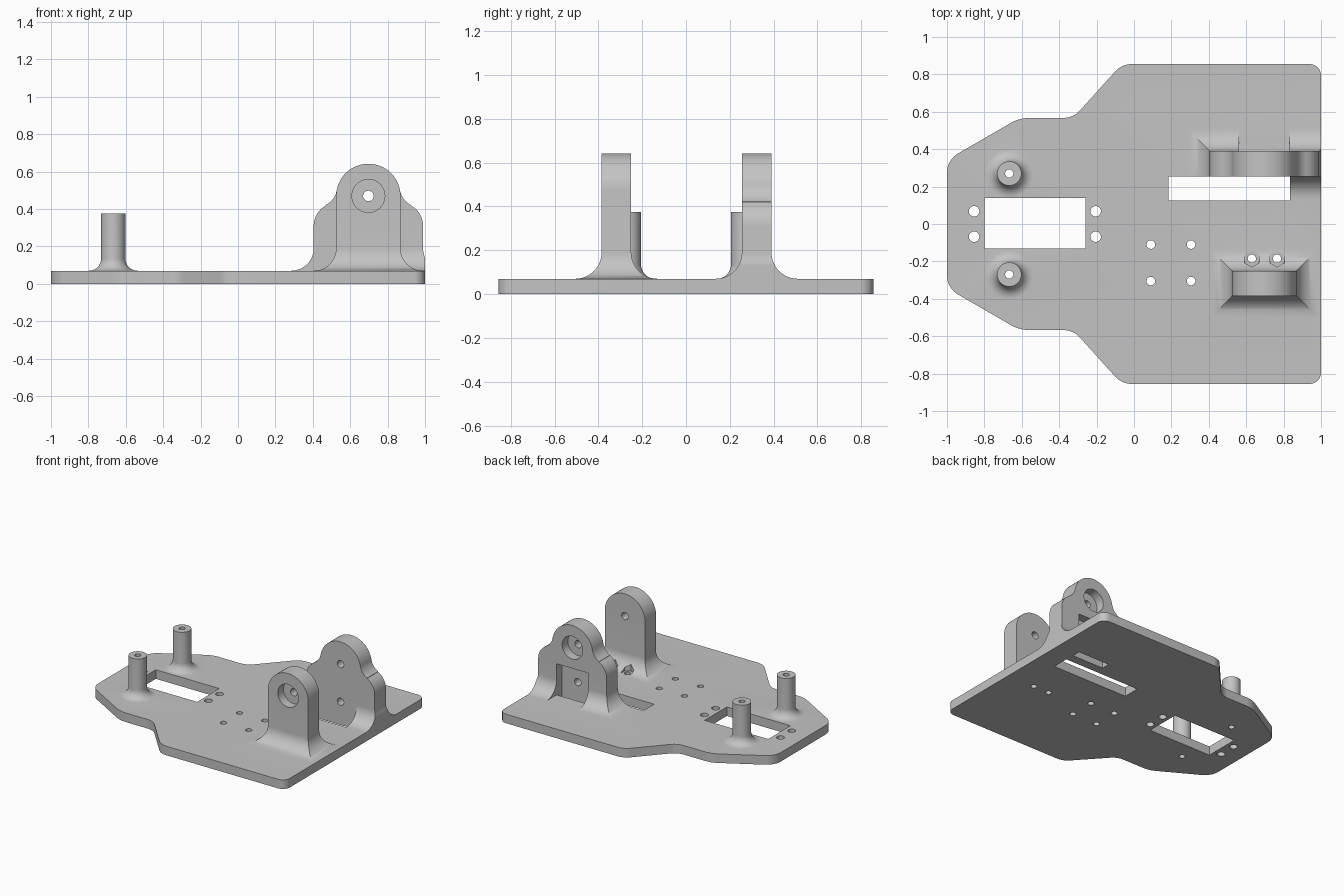
import bpy, bmesh
from math import sin, cos, pi, radians, tan
from mathutils import Vector

cube = bpy.data.objects.get("Cube")
if cube:
    bpy.data.objects.remove(cube, do_unlink=True)

grey = bpy.data.materials.new("grey plastic")
grey.use_nodes = True
grey.diffuse_color = (0.55, 0.55, 0.55, 1)
grey.node_tree.nodes["Principled BSDF"].inputs["Base Color"].default_value = grey.diffuse_color

TOP = 0.07       # plate thickness
FLARE = 0.12     # fillet radius at bracket feet
MID = 0.697      # bracket centre line
AXLE = 0.47      # axle hole height


def loft(bm, rings, start=True, end=True):
    """Skin a list of equal-length point rings, optionally capping the ends."""
    vs = [[bm.verts.new(p) for p in ring] for ring in rings]
    n = len(vs[0])
    for a, b in zip(vs, vs[1:]):
        for i in range(n):
            j = (i + 1) % n
            bm.faces.new((a[i], a[j], b[j], b[i]))
    if start:
        bm.faces.new(vs[0][::-1])
    if end:
        bm.faces.new(vs[-1])


def finish(bm, name):
    bmesh.ops.remove_doubles(bm, verts=bm.verts, dist=1e-5)
    bmesh.ops.recalc_face_normals(bm, faces=bm.faces)
    mesh = bpy.data.meshes.new(name)
    bm.to_mesh(mesh)
    bm.free()
    obj = bpy.data.objects.new(name, mesh)
    bpy.context.collection.objects.link(obj)
    mesh.materials.append(grey)
    return obj


def solid(name, rings):
    bm = bmesh.new()
    loft(bm, rings)
    return finish(bm, name)


def arc(cx, cy, r, a0, a1, n):
    return [(cx + r * cos(radians(a0 + (a1 - a0) * i / n)),
             cy + r * sin(radians(a0 + (a1 - a0) * i / n))) for i in range(n + 1)]


def circle(x, y, r, n=32, turn=0):
    return arc(x, y, r, turn, turn + 360, n)[:-1]


def box(x0, x1, y0, y1, z0=-0.1, z1=0.2):
    ring = [(x0, y0), (x1, y0), (x1, y1), (x0, y1)]
    return solid("cutter", [[(x, y, z) for x, y in ring] for z in (z0, z1)])


def pin(x, y, r, z1=0.5, n=32, turn=0):
    return solid("cutter", [[(*p, z) for p in circle(x, y, r, n, turn)] for z in (-0.1, z1)])


def pin_y(z, r, y0, y1):
    return solid("cutter", [[(p, y, q) for p, q in circle(MID, z, r, 40)] for y in (y0, y1)])


def combine(obj, others, operation='DIFFERENCE'):
    """Cut the other solids from obj, or fuse them to it, and remove them."""
    bpy.context.view_layer.objects.active = obj
    for other in others:
        mod = obj.modifiers.new("combine", 'BOOLEAN')
        mod.operation, mod.solver, mod.object = operation, 'EXACT', other
        bpy.ops.object.modifier_apply(modifier=mod.name)
        bpy.data.objects.remove(other, do_unlink=True)


def rounded(corners):
    """Round each (x, y, radius) corner of a closed outline."""
    out = []
    for i, (x, y, r) in enumerate(corners):
        p = Vector((x, y))
        u = (Vector(corners[i - 1][:2]) - p).normalized()
        v = (Vector(corners[(i + 1) % len(corners)][:2]) - p).normalized()
        half = u.angle(v) / 2
        centre = p + (u + v).normalized() * r / sin(half)
        a = (p + u * r / tan(half) - centre).normalized()
        b = (p + v * r / tan(half) - centre).normalized()
        # Blend the two radius directions evenly and project onto the arc
        out += [centre + r * a.lerp(b, t / 8).normalized() for t in range(9)]
    return out


# Base plate with its windows and screw holes
side = [(1, 0.855, 0.06), (-0.065, 0.855, 0.12), (-0.325, 0.567, 0.12),
        (-0.612, 0.567, 0.2), (-1, 0.343, 0.12)]
outline = rounded(side + [(x, -y, r) for x, y, r in reversed(side)])
plate = solid("mounting_plate", [[(p.x, p.y, z) for p in outline] for z in (0, TOP)])
SLOT = (0.185, 0.835, 0.125, 0.255)
POCKET = (0.562, 0.832)
NUTS = (0.63, 0.765)
holes = [box(-0.8, -0.258, -0.13, 0.14), box(*SLOT), box(*POCKET, 0.325, 0.39)]
holes += [pin(x, y, 0.028) for x in (-0.855, -0.205) for y in (-0.068, 0.068)]
holes += [pin(x, y, 0.023) for x in (0.09, 0.305) for y in (-0.11, -0.305)]
holes += [pin(x, -0.185, 0.022) for x in NUTS]
holes += [pin(-0.667, y, 0.022) for y in (-0.27, 0.27)]
combine(plate, holes)


# Pair of hollow posts with flared feet
def post(name, y):
    foot = 0.065
    steps = [i * pi / 20 for i in range(11)]
    prof = [(0.065 + foot * (1 - sin(a)), TOP + foot * (1 - cos(a))) for a in steps]
    prof.append((0.065, 0.375))
    obj = solid(name, [[(*p, z) for p in circle(-0.667, y, r, 40)] for r, z in prof])
    combine(obj, [pin(-0.667, y, 0.022)])
    return obj


posts = [post("front_post", -0.27), post("rear_post", 0.27)]


# Upright brackets: mitred flared foot below, extruded profile above
def bracket(name, half, y0, y1, right_side):
    bm = bmesh.new()
    neck = TOP + FLARE
    rings = []
    for i in range(13):
        a = i * pi / 24
        d, z = FLARE * (1 - sin(a)), TOP + FLARE * (1 - cos(a))
        xa, xb = MID - half - d, min(MID + half + d, 1)
        rings.append([(xa, y0 - d, z), (xb, y0 - d, z), (xb, y1 + d, z), (xa, y1 + d, z)])
    loft(bm, rings, end=False)
    prof = [(half, neck)] + right_side
    prof += [(-x, z) for x, z in reversed(prof) if x > 1e-6]
    loft(bm, [[(MID + x, y, z) for x, z in prof] for y in (y0, y1)])
    # Open the joint between foot and profile
    bmesh.ops.remove_doubles(bm, verts=bm.verts, dist=1e-5)
    inner = [f for f in bm.faces if all(abs(v.co.z - neck) < 1e-5 for v in f.verts)]
    bmesh.ops.delete(bm, geom=inner, context='FACES_ONLY')
    return finish(bm, name)


arch = arc(0, AXLE, 0.172, 0, 90, 16)
front = bracket("front_bracket", 0.172, -0.385, -0.25, arch)
combine(front, [pin_y(AXLE, 0.088, -0.5, -0.315), pin_y(AXLE, 0.028, -0.6, 0)]
        + [pin(x, -0.185, 0.045, 0.25, 6, 30) for x in NUTS])

shoulder = (arc(0.1685, 0.31, 0.124, 0, 62, 8)
            + arc(0.2757, 0.5186, 0.108, 243, 191, 8)
            + arc(0, AXLE, 0.172, 12, 90, 14))
rear = bracket("rear_bracket", 0.2925, 0.255, 0.39, shoulder)
combine(rear, [box(*SLOT), box(*POCKET, 0.325, 0.6, -0.1, 0.31),
               pin_y(AXLE, 0.088, 0.32, 0.5), pin_y(AXLE, 0.028, 0, 0.6),
               pin_y(0.18, 0.028, 0, 0.6)])

# Fuse into one moulded piece; smooth curved surfaces, keep hard edges
combine(plate, [front, rear] + posts, 'UNION')
bpy.ops.object.select_all(action='DESELECT')
plate.select_set(True)
bpy.ops.object.shade_smooth_by_angle(angle=radians(30))
